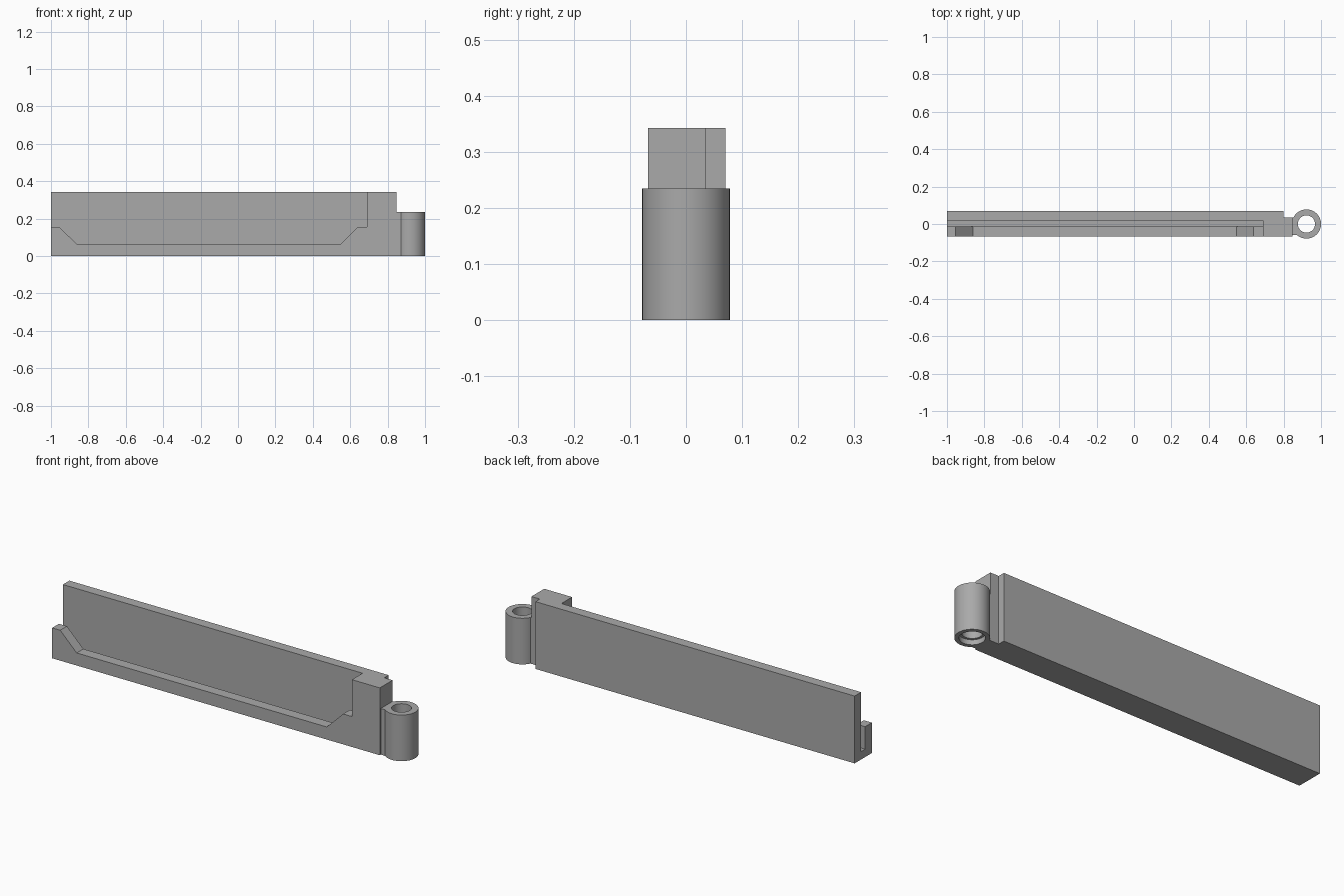
import bpy, bmesh, math
from mathutils import Vector

cube = bpy.data.objects.get("Cube")
if cube:
    bpy.data.objects.remove(cube, do_unlink=True)

grey = bpy.data.materials.new("plain_grey")
grey.use_nodes = True
colour = (0.4, 0.4, 0.4, 1)
grey.diffuse_color = colour
grey.node_tree.nodes["Principled BSDF"].inputs["Base Color"].default_value = colour

HEIGHT, LUG_HEIGHT = 0.343, 0.235
BLOCK_X, FRONT, LUG_X = 0.69, -0.068, 0.922


def prism(name, outline, start, end, axis="z"):
    """Extrude a closed outline along z (outline in xy) or y (outline in xz)."""
    def place(p, d):
        return (p[0], p[1], d) if axis == "z" else (p[0], d, p[1])
    bm = bmesh.new()
    face = bm.faces.new([bm.verts.new(place(p, start)) for p in outline])
    ext = bmesh.ops.extrude_face_region(bm, geom=[face])
    verts = [v for v in ext["geom"] if isinstance(v, bmesh.types.BMVert)]
    shift = Vector(place((0, 0), end - start))
    bmesh.ops.translate(bm, vec=shift, verts=verts)
    bmesh.ops.recalc_face_normals(bm, faces=bm.faces)
    mesh = bpy.data.meshes.new(name)
    bm.to_mesh(mesh)
    bm.free()
    obj = bpy.data.objects.new(name, mesh)
    obj.data.materials.append(grey)
    bpy.context.collection.objects.link(obj)
    return obj


def rect(x0, x1, y0, y1):
    return [(x0, y0), (x1, y0), (x1, y1), (x0, y1)]


def circle(radius, sides=64):
    return [(LUG_X + radius * math.cos(math.tau * i / sides),
             radius * math.sin(math.tau * i / sides)) for i in range(sides)]


def combine(target, tool, operation):
    mod = target.modifiers.new(operation, "BOOLEAN")
    mod.operation, mod.object, mod.solver = operation, tool, "EXACT"
    bpy.context.view_layer.objects.active = target
    bpy.ops.object.modifier_apply(modifier=mod.name)
    bpy.data.objects.remove(tool, do_unlink=True)


# Long body with a stepped end
body = prism("holder_body", [(-1, FRONT), (0.847, FRONT), (0.847, 0.035),
                             (0.8, 0.035), (0.8, 0.07), (-1, 0.07)], 0, HEIGHT)

# Low front lip with raised ends
lip = [(-1.1, 0.155), (-0.955, 0.155), (-0.862, 0.064), (0.548, 0.064),
       (0.64, 0.155), (BLOCK_X, 0.155), (BLOCK_X, 0.5), (-1.1, 0.5)]
combine(body, prism("lip_cutter", lip, -0.2, 0.0, "y"), "DIFFERENCE")

# Narrow slot behind the lip
slot = prism("slot_cutter", rect(-1.1, BLOCK_X, -0.014, 0.018), 0.04, 0.5)
combine(body, slot, "DIFFERENCE")

# Hinge barrel with neck, bore and wider bottom recess
barrel = prism("hinge_barrel", circle(0.078), 0, LUG_HEIGHT)
neck = prism("hinge_neck", rect(0.847, 0.9, -0.06, 0.035), 0, LUG_HEIGHT)
combine(barrel, neck, "UNION")
combine(barrel, prism("bore_cutter", circle(0.046), -0.1, 0.5), "DIFFERENCE")
combine(barrel, prism("recess_cutter", circle(0.058), -0.1, 0.025), "DIFFERENCE")

bpy.ops.object.select_all(action="DESELECT")
barrel.select_set(True)
bpy.context.view_layer.objects.active = barrel
bpy.ops.object.shade_smooth_by_angle(angle=math.radians(30))
